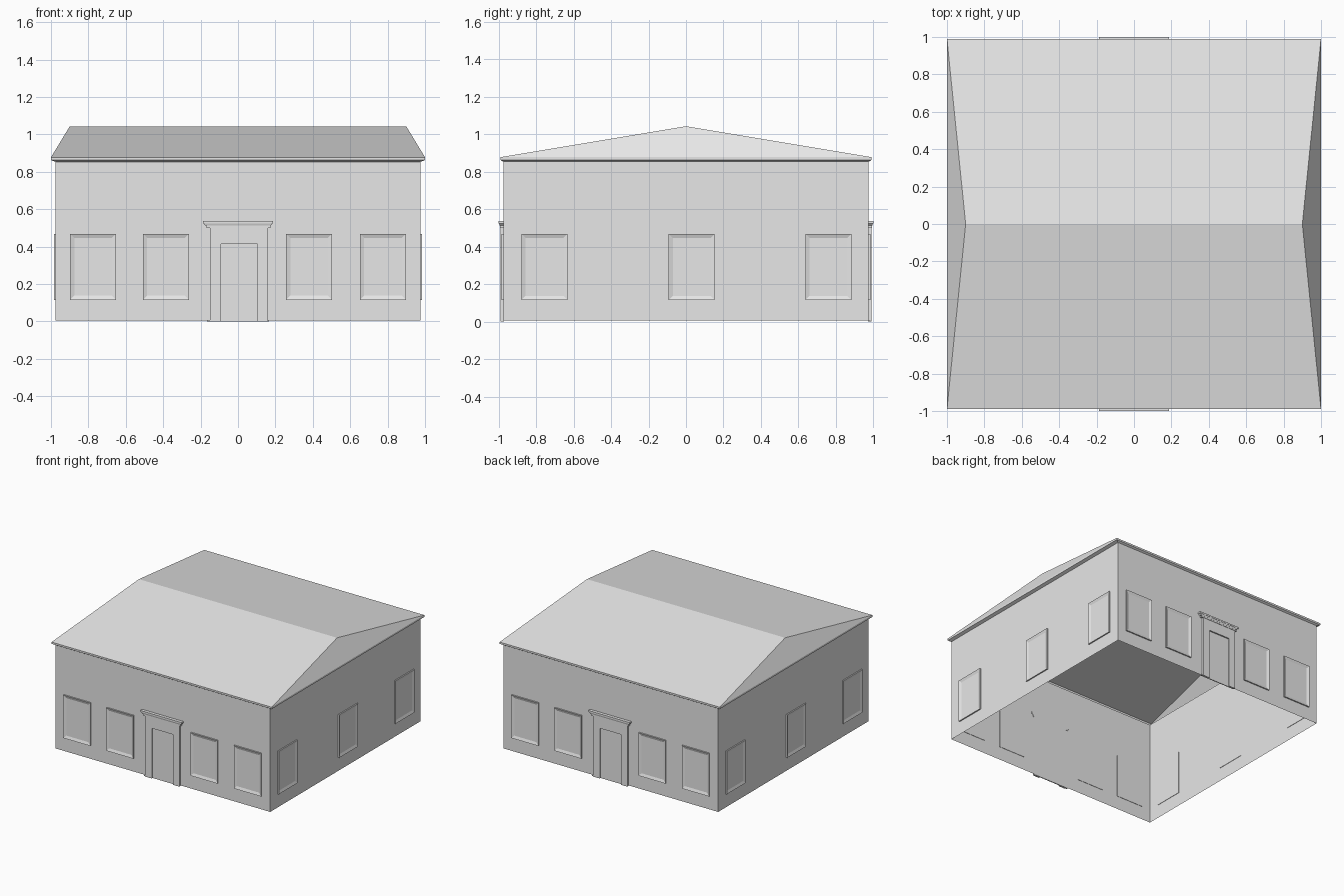
import bpy, bmesh, math
from mathutils import Matrix, Vector

if "Cube" in bpy.data.objects:
    bpy.data.objects.remove(bpy.data.objects["Cube"], do_unlink=True)

grey = bpy.data.materials.new("plain grey")
grey.use_nodes = True
tone = (0.8, 0.8, 0.8, 1)
grey.diffuse_color = tone
grey.node_tree.nodes["Principled BSDF"].inputs["Base Color"].default_value = tone

WALL = 0.975


def finish(name, bm, quarter=0):
    """Turn a bmesh into an object, rotated onto one of the four sides."""
    bm.transform(Matrix.Rotation(quarter * math.pi / 2, 4, 'Z'))
    mesh = bpy.data.meshes.new(name)
    bm.to_mesh(mesh)
    bm.free()
    mesh.materials.append(grey)
    obj = bpy.data.objects.new(name, mesh)
    bpy.context.collection.objects.link(obj)
    return obj


def add_box(bm, x0, x1, y0, y1, z0, z1):
    size = Vector((x1 - x0, y1 - y0, z1 - z0))
    centre = Vector((x0 + x1, y0 + y1, z0 + z1)) / 2
    made = bmesh.ops.create_cube(bm, size=1, matrix=Matrix.Translation(centre) @ Matrix.Diagonal(size.to_4d()))
    return made["verts"]


def rect(bm, x, y, z):
    return [bm.verts.new((sx * x, sy * y, z)) for sx, sy in ((-1, -1), (1, -1), (1, 1), (-1, 1))]


def skin(bm, low, high):
    for i in range(4):
        j = (i + 1) % 4
        bm.faces.new((low[i], low[j], high[j], high[i]))


# Thin walls, open underneath
bm = bmesh.new()
skin(bm, rect(bm, WALL, WALL, 0.005), rect(bm, WALL, WALL, 0.853))
finish("walls", bm)

# Hollow hip roof with a narrow eave and fascia
bm = bmesh.new()
neck = rect(bm, WALL, WALL, 0.853)
eave = rect(bm, 1, 0.99, 0.862)
edge = rect(bm, 1, 0.99, 0.877)
skin(bm, neck, eave)
skin(bm, eave, edge)
ridge = [bm.verts.new((x, 0, 1.042)) for x in (-0.9, 0.9)]
bm.faces.new((edge[0], edge[1], ridge[1], ridge[0]))
bm.faces.new((edge[2], edge[3], ridge[0], ridge[1]))
bm.faces.new((edge[1], edge[2], ridge[1]))
bm.faces.new((edge[3], edge[0], ridge[0]))
finish("roof", bm)


# Window: shallow frame with a sunken pane
def window(name, u, quarter):
    bm = bmesh.new()
    add_box(bm, u - 0.123, u + 0.123, -0.985, -0.972, 0.115, 0.468)
    bm.normal_update()
    front = [f for f in bm.faces if f.normal.y < -0.9]
    bmesh.ops.inset_region(bm, faces=front, thickness=0.032)
    for v in front[0].verts:
        v.co.y += 0.008
    finish(name, bm, quarter)


# Doorway: pilasters, head, sunken leaf and flared cornice
def doorway(name, quarter):
    bm = bmesh.new()
    add_box(bm, -0.15, -0.09, -0.99, -0.972, 0, 0.5)
    add_box(bm, 0.105, 0.16, -0.99, -0.972, 0, 0.5)
    add_box(bm, -0.09, 0.105, -0.99, -0.972, 0.413, 0.5)
    add_box(bm, -0.165, -0.09, -0.985, -0.972, 0, 0.006)
    add_box(bm, -0.168, 0.173, -0.993, -0.972, 0.5, 0.512)
    flare = add_box(bm, -0.185, 0.185, -0.998, -0.972, 0.512, 0.524)
    for v in flare:
        if v.co.z < 0.518:
            v.co.x *= 0.94
            v.co.y = max(v.co.y, -0.994)
    add_box(bm, -0.187, 0.187, -1, -0.972, 0.524, 0.537)
    finish(name + "_surround", bm, quarter)
    bm = bmesh.new()
    add_box(bm, -0.09, 0.105, -0.979, -0.972, 0, 0.413)
    finish(name + "_leaf", bm, quarter)


for side, quarter in (("front", 0), ("back", 2)):
    doorway(side + "_door", quarter)
    for i, u in enumerate((-0.775, -0.385, 0.38, 0.775)):
        window(f"{side}_window_{i + 1}", u, quarter)
for side, quarter in (("left", 1), ("right", 3)):
    for i, u in enumerate((-0.755, 0.03, 0.76)):
        window(f"{side}_window_{i + 1}", u, quarter)
